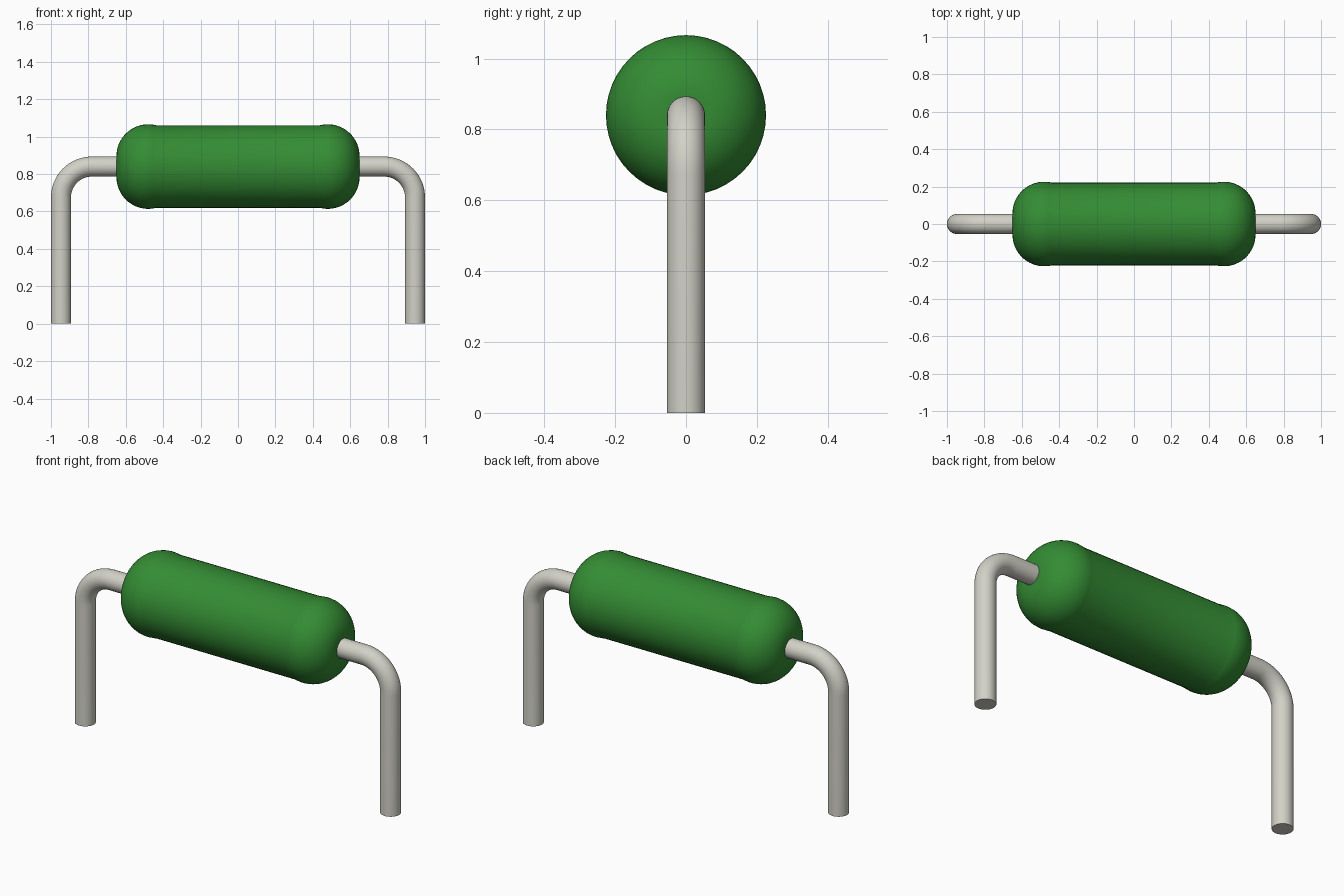
import bpy, bmesh
from math import sin, cos, pi, radians
from mathutils import Vector, Matrix

if "Cube" in bpy.data.objects:
    bpy.data.objects.remove(bpy.data.objects["Cube"], do_unlink=True)

AXIS_Z = 0.84        # height of the body's axis
WIRE_R = 0.0535
SIDES = 48


def material(name, colour):
    m = bpy.data.materials.new(name)
    m.use_nodes = True
    m.diffuse_color = (*colour, 1)
    m.node_tree.nodes["Principled BSDF"].inputs["Base Color"].default_value = (*colour, 1)
    return m


green = material("green coating", (0.034, 0.262, 0.034))
metal = material("tinned metal", (0.645, 0.638, 0.572))


def sweep(name, rings, mat):
    """Skin a tube through rings of (centre, tangent, radius) and cap both ends."""
    bm = bmesh.new()
    loops = []
    for centre, tangent, radius in rings:
        side = Vector((0, 1, 0))
        up = tangent.cross(side).normalized()
        loops.append([bm.verts.new(centre + radius * (side * cos(a) + up * sin(a)))
                      for a in (2 * pi * i / SIDES for i in range(SIDES))])
    for a, b in zip(loops, loops[1:]):
        for i in range(SIDES):
            j = (i + 1) % SIDES
            bm.faces.new((a[i], a[j], b[j], b[i]))
    bm.faces.new(loops[0])
    bm.faces.new(loops[-1])
    bmesh.ops.recalc_face_normals(bm, faces=bm.faces)
    mesh = bpy.data.meshes.new(name)
    bm.to_mesh(mesh)
    bm.free()
    mesh.materials.append(mat)
    obj = bpy.data.objects.new(name, mesh)
    bpy.context.collection.objects.link(obj)
    bpy.ops.object.select_all(action="DESELECT")
    obj.select_set(True)
    bpy.context.view_layer.objects.active = obj
    bpy.ops.object.shade_smooth_by_angle(angle=radians(35))
    return obj


# Body: rounded ends that swell slightly past the straight middle
ROUND = 0.17
half = []
for i in range(19):
    a = radians(-14 + 104 * i / 18)
    half.append((0.48 + ROUND * sin(a), 0.056 + ROUND * cos(a)))
profile = [(-x, r) for x, r in reversed(half)] + half
X = Vector((1, 0, 0))
sweep("body", [(Vector((x, 0, AXIS_Z)), X, r) for x, r in profile], green)

# Leads: out of the body, round a bend and straight down
BEND = 0.165
LEG_X = 1 - WIRE_R
for name, s in (("left_lead", 1), ("right_lead", -1)):
    rings = [(Vector((s * 0.6, 0, AXIS_Z)), X * s, WIRE_R)]
    for i in range(17):
        a = pi / 2 * i / 16
        centre = Vector((s * (LEG_X - BEND + BEND * sin(a)), 0, AXIS_Z - BEND + BEND * cos(a)))
        rings.append((centre, Vector((s * cos(a), 0, -sin(a))), WIRE_R))
    rings.append((Vector((s * LEG_X, 0, 0)), Vector((0, 0, -1)), WIRE_R))
    sweep(name, rings, metal)
